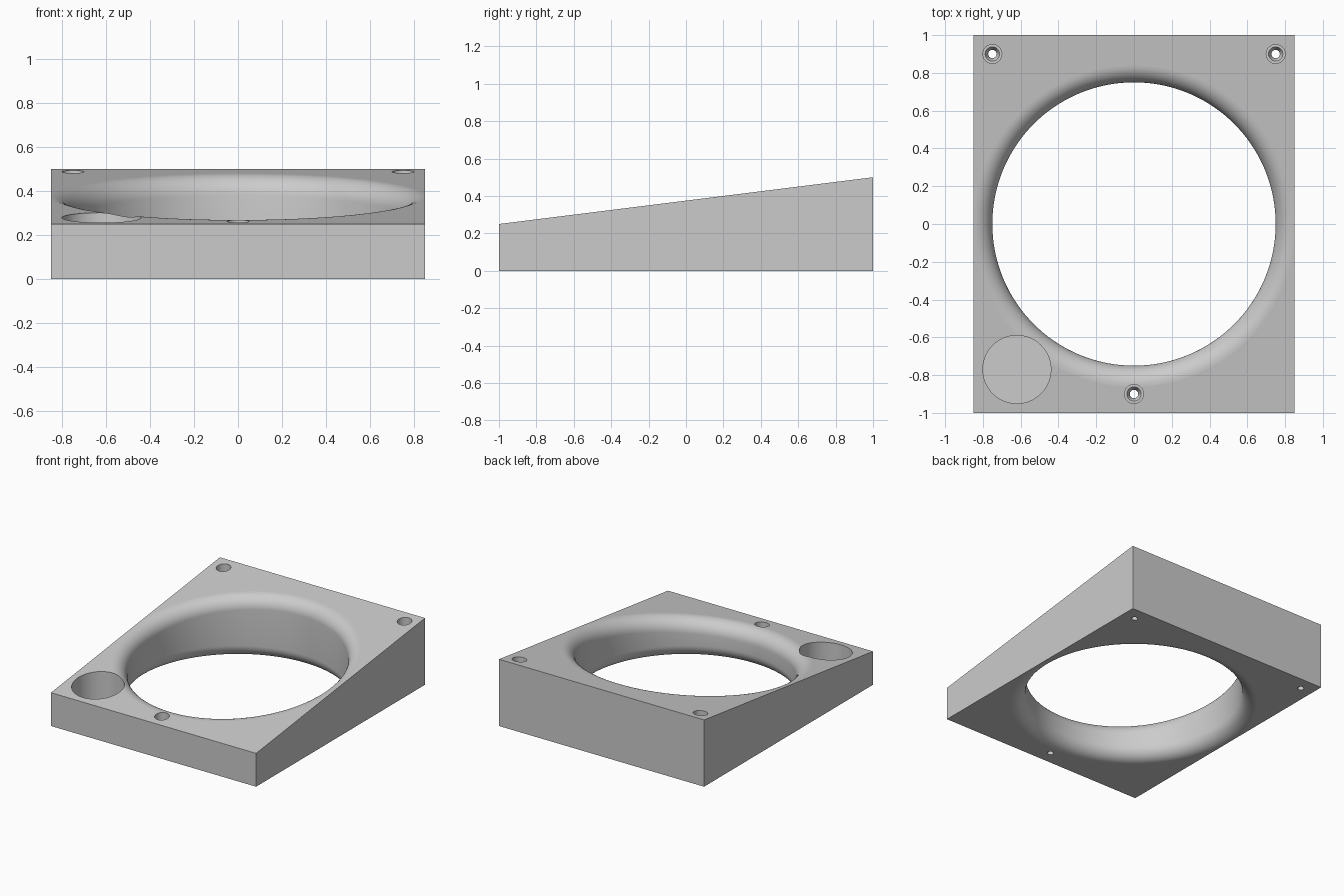
import bpy, bmesh
from math import sin, cos, pi, tau
from mathutils import Vector

old = bpy.data.objects.get("Cube")
if old:
    bpy.data.objects.remove(old, do_unlink=True)

SLOPE, MID = 0.125, 0.375          # sloping top: z = MID + SLOPE * y
HOLE, FILLET = 0.75, 0.099
TOP = Vector((0, -SLOPE, 1)).normalized()
DOWN = Vector((0, 0, -1))

grey = bpy.data.materials.new("plain grey")
grey.use_nodes = True
grey.diffuse_color = (0.6, 0.6, 0.6, 1)
grey.node_tree.nodes["Principled BSDF"].inputs["Base Color"].default_value = (0.6, 0.6, 0.6, 1)


def finish(name, bm):
    bmesh.ops.recalc_face_normals(bm, faces=bm.faces[:])
    mesh = bpy.data.meshes.new(name)
    bm.to_mesh(mesh)
    bm.free()
    mesh.materials.append(grey)
    obj = bpy.data.objects.new(name, mesh)
    bpy.context.collection.objects.link(obj)
    return obj


def loft(name, rings):
    """Join closed rings of points into a capped solid."""
    bm = bmesh.new()
    loops = [[bm.verts.new(p) for p in ring] for ring in rings]
    for a, b in zip(loops, loops[1:]):
        for i in range(len(a)):
            j = (i + 1) % len(a)
            bm.faces.new((a[i], a[j], b[j], b[i]))
    bm.faces.new(loops[0])
    bm.faces.new(loops[-1])
    return finish(name, bm)


def lathe(name, x, y, profile, count=48):
    """Turned cutter around a vertical axis; profile is (radius, z)."""
    return loft(name, [[(x + r * cos(tau * i / count), y + r * sin(tau * i / count), z)
                        for i in range(count)] for r, z in profile])


# Wedge body
side = [(-1, 0), (1, 0), (1, MID + SLOPE), (-1, MID - SLOPE)]
body = loft("wedge_plate", [[(x, y, z) for y, z in side] for x in (-0.85, 0.85)])


# Large opening, with rounded rims rolled along the slope and the base
def rim_point(angle, t, upper):
    out = Vector((cos(angle), sin(angle), 0))
    centre = out * (HOLE + FILLET)
    centre.z = MID + SLOPE * centre.y - FILLET / TOP.z if upper else FILLET
    return centre + FILLET * (-out).slerp(TOP if upper else DOWN, t)


COUNT, STEPS = 144, 12
angles = [tau * i / COUNT for i in range(COUNT)]
rings = [[rim_point(a, 1 - s / STEPS, False) for a in angles] for s in range(STEPS + 1)]
rings += [[rim_point(a, s / STEPS, True) for a in angles] for s in range(STEPS + 1)]
rings.insert(0, [p + DOWN * 0.1 for p in rings[0]])
rings.append([p - DOWN * 0.1 for p in rings[-1]])
cutters = [loft("opening_cutter", rings)]

# Blind round pocket in the front right corner
cutters.append(lathe("pocket_cutter", -0.62, -0.77, [(0.18, 0.05), (0.18, 0.6)], 96))

# Counterbored screw holes
for x, y in ((-0.75, 0.9), (0.75, 0.9), (0, -0.9)):
    cutters.append(lathe("screw_hole_cutter", x, y, [
        (0.022, -0.1), (0.022, 0.12), (0.038, 0.15), (0.05, 0.15), (0.05, 0.6)]))

bpy.context.view_layer.objects.active = body
for cutter in cutters:
    cutter.hide_render = True
    mod = body.modifiers.new("cut", "BOOLEAN")
    mod.operation, mod.solver, mod.object = "DIFFERENCE", "EXACT", cutter
    bpy.ops.object.modifier_apply(modifier=mod.name)
    bpy.data.objects.remove(cutter, do_unlink=True)

# Smooth rounded walls, flat top and base
bpy.ops.object.select_all(action="DESELECT")
body.select_set(True)
bpy.ops.object.shade_smooth_by_angle(angle=pi / 6)
for face in body.data.polygons:
    if max(face.normal.dot(TOP), face.normal.dot(DOWN)) > 0.9995:
        face.use_smooth = False
